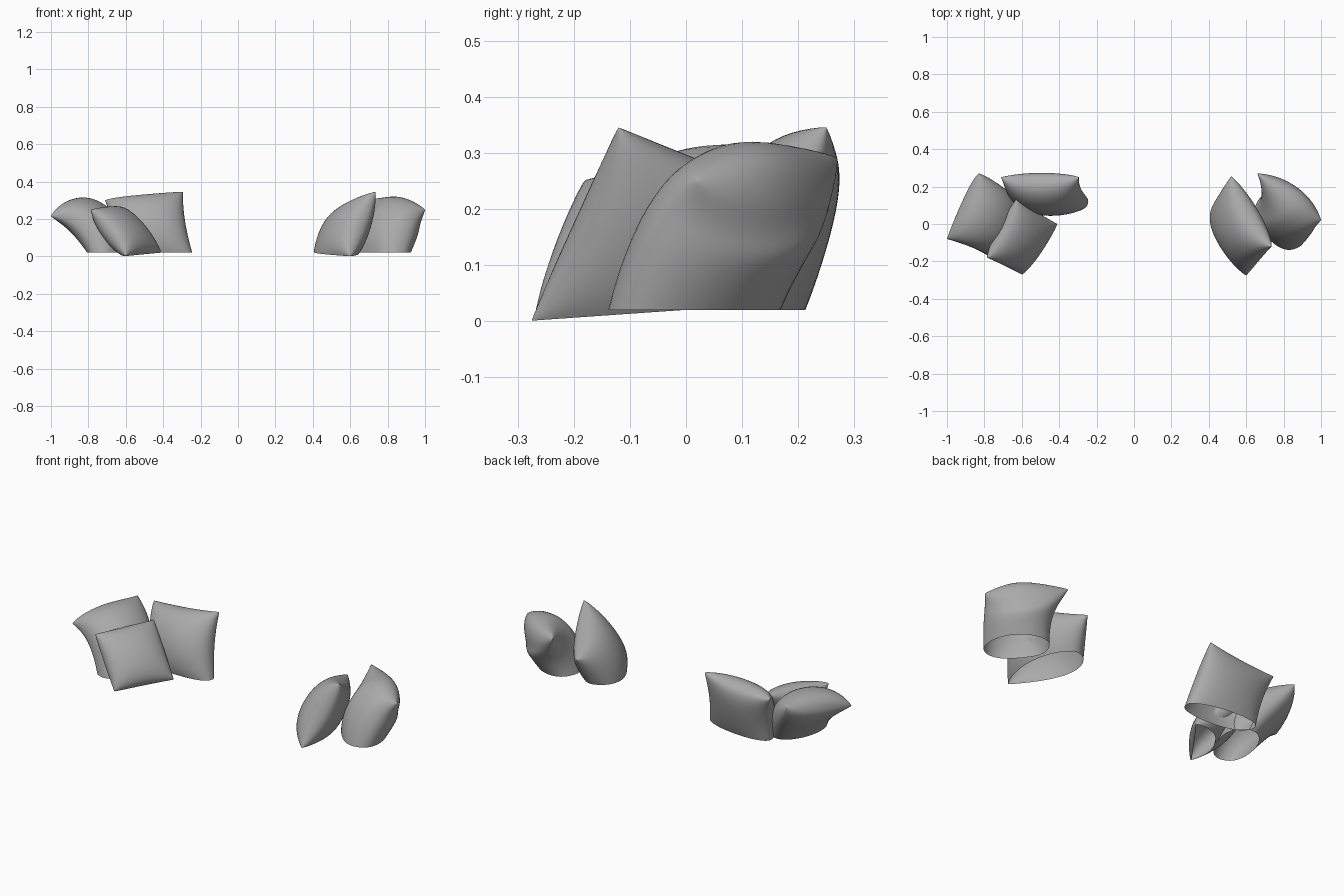
import bpy, bmesh, math
from mathutils import Vector

cube = bpy.data.objects.get("Cube")
if cube:
    bpy.data.objects.remove(cube, do_unlink=True)

# Single fabric colour
fabric = bpy.data.materials.new("grey_fabric")
fabric.use_nodes = True
grey = (0.4, 0.4, 0.4, 1)
fabric.diffuse_color = grey
fabric.node_tree.nodes["Principled BSDF"].inputs["Base Color"].default_value = grey

N = 32  # grid divisions across each cushion side


def blend(pts, t):
    """Straight line through two points or a smooth arc through three."""
    if len(pts) == 2:
        return pts[0].lerp(pts[1], t)
    a, b, c = pts
    return a * (2 * t - 1) * (t - 1) + b * 4 * t * (1 - t) + c * t * (2 * t - 1)


def patch(rows, u, v):
    """Point on the middle sheet of a cushion; rows run from top to bottom."""
    return blend([blend([Vector(p) for p in row], u) for row in rows], v)


def cushion(name, rows, upper, under, floor_tilt=0.0, pinch=0.04):
    """Two bulging sides sewn along the rim, left open where the floor cuts them."""
    bm = bmesh.new()
    for side, depth in ((1, upper), (-1, -under)):
        grid = []
        for i in range(N + 1):
            line = []
            for j in range(N + 1):
                a, b = math.pi * i / N, math.pi * j / N
                # pull the middle of every seam inward so the corners stay pointed
                u = 0.5 - 0.5 * math.cos(a) * (1 - pinch * math.sin(b) ** 2)
                v = 0.5 - 0.5 * math.cos(b) * (1 - pinch * math.sin(a) ** 2)
                e = 0.01
                du = patch(rows, u + e, v) - patch(rows, u - e, v)
                dv = patch(rows, u, v + e) - patch(rows, u, v - e)
                puff = max(0, math.sin(a) * math.sin(b)) ** 0.88
                line.append(bm.verts.new(
                    patch(rows, u, v) + du.cross(dv).normalized() * depth * puff))
            grid.append(line)
        for i in range(N):
            for j in range(N):
                quad = [grid[i][j], grid[i + 1][j], grid[i + 1][j + 1], grid[i][j + 1]]
                bm.faces.new(quad[::side])
    bmesh.ops.remove_doubles(bm, verts=bm.verts, dist=0.0004)
    # flat open base
    bmesh.ops.bisect_plane(bm, geom=bm.verts[:] + bm.edges[:] + bm.faces[:],
                           plane_co=(0, 0, 0.02), plane_no=(0, -floor_tilt, 1),
                           clear_inner=True)
    for f in bm.faces:
        f.smooth = True
    mesh = bpy.data.meshes.new(name)
    bm.to_mesh(mesh)
    bm.free()
    mesh.materials.append(fabric)
    obj = bpy.data.objects.new(name, mesh)
    bpy.context.collection.objects.link(obj)
    return obj


# Group of three
cushion("outer_cushion",
        [((-0.83, 0.27, 0.29), (-0.935, 0.10, 0.245), (-1.0, -0.08, 0.215)),
         ((-0.70, 0.20, 0.14), (-0.83, -0.15, 0.14)),
         ((-0.59, 0.05, -0.10), (-0.73, -0.21, -0.10))], 0.13, 0.095)
cushion("leaning_cushion",
        [((-0.63, 0.13, 0.255), (-0.785, -0.18, 0.25)),
         ((-0.41, 0.0, 0.02), (-0.60, -0.27, 0.003))], 0.085, 0.09, 0.07, 0.01)
cushion("upright_cushion",
        [((-0.295, 0.25, 0.345), (-0.71, 0.25, 0.30)),
         ((-0.27, 0.165, 0.16), (-0.68, 0.18, 0.14)),
         ((-0.225, 0.105, -0.04), (-0.65, 0.165, -0.08))], 0.12, 0.08)

# Group of two
cushion("tilted_cushion",
        [((0.735, -0.12, 0.345), (0.52, 0.255, 0.20)),
         ((0.60, -0.275, 0.0), (0.41, 0.06, -0.13))], 0.12, 0.10, 0.07)
cushion("slumped_cushion",
        [((1.0, 0.02, 0.25), (0.88, 0.19, 0.24), (0.66, 0.27, 0.29)),
         ((0.90, -0.09, 0.14), (0.82, 0.07, 0.14), (0.68, 0.15, 0.14)),
         ((0.87, -0.15, -0.12), (0.63, 0.13, -0.12))], 0.14, 0.12, 0, 0.01)
